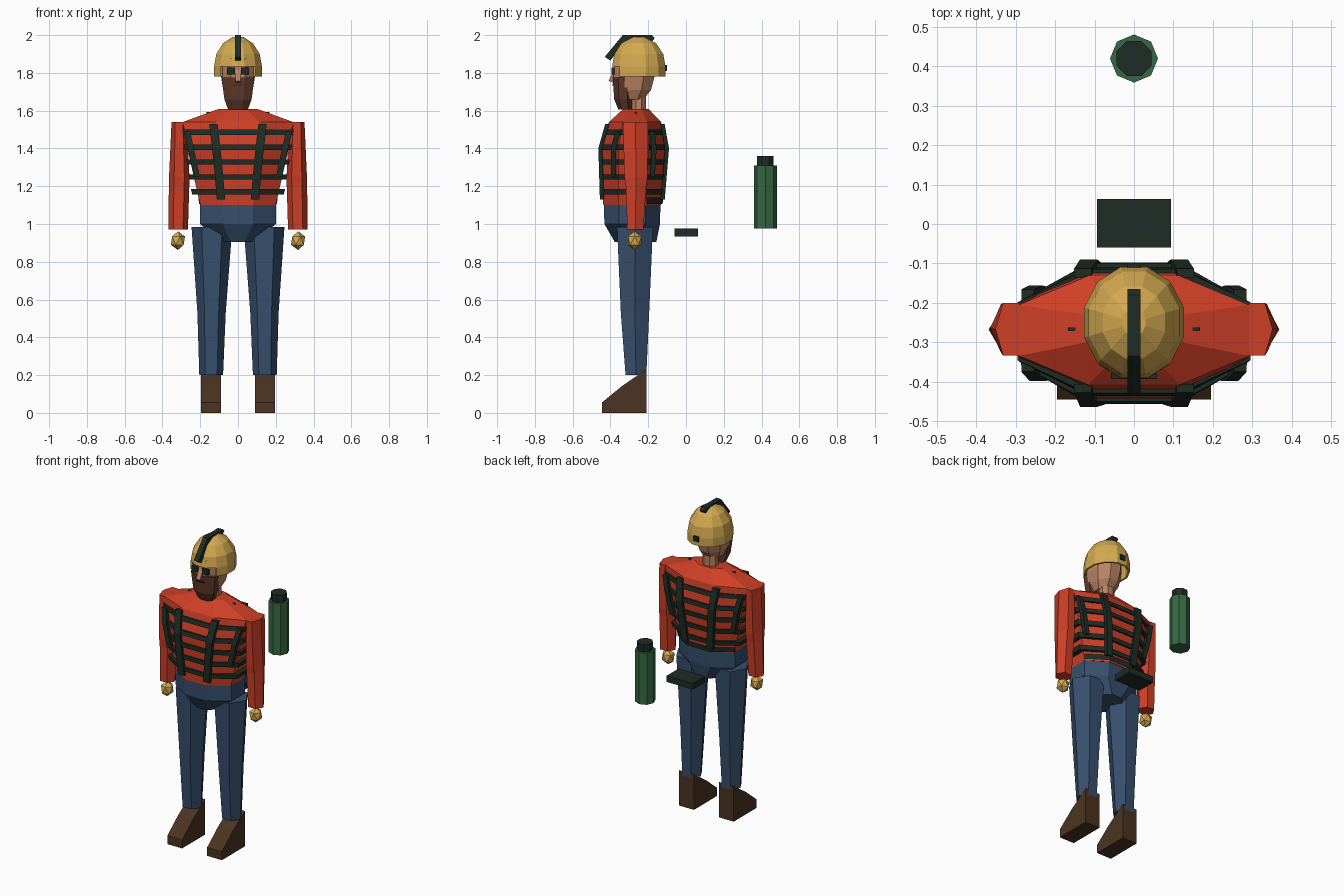
import bpy, bmesh, math

cube = bpy.data.objects.get("Cube")
if cube:
    bpy.data.objects.remove(cube, do_unlink=True)


def material(name, r, g, b):
    m = bpy.data.materials.new(name)
    m.use_nodes = True
    m.diffuse_color = (r, g, b, 1)
    bsdf = next(n for n in m.node_tree.nodes if n.type == 'BSDF_PRINCIPLED')
    bsdf.inputs["Base Color"].default_value = (r, g, b, 1)
    bsdf.inputs["Roughness"].default_value = 0.8
    return m


RED = material("jacket red", 0.62, 0.05, 0.02)
BLUE = material("denim blue", 0.038, 0.08, 0.155)
DARK = material("webbing dark", 0.014, 0.025, 0.018)
GOLD = material("helmet gold", 0.66, 0.40, 0.08)
BEARD = material("beard brown", 0.115, 0.04, 0.022)
SKIN = material("skin tan", 0.5, 0.23, 0.13)
BOOT = material("boot leather", 0.07, 0.034, 0.016)
GREEN = material("bottle green", 0.036, 0.14, 0.055)

# Unit cross-sections
SQUARE = [(1, 1), (-1, 1), (-1, -1), (1, -1)]
HEX = [(1, 0), (.5, 1), (-.5, 1), (-1, 0), (-.5, -1), (.5, -1)]
TRUNK = [(1, .47), (.4, 1), (-.4, 1), (-1, .47),
         (-1, -.47), (-.4, -1), (.4, -1), (1, -.47)]


def ngon(n, offset=0.0):
    return [(math.cos(2 * math.pi * (i + offset) / n),
             math.sin(2 * math.pi * (i + offset) / n)) for i in range(n)]


def finish(name, bm, mat):
    bmesh.ops.recalc_face_normals(bm, faces=bm.faces)
    mesh = bpy.data.meshes.new(name)
    bm.to_mesh(mesh)
    bm.free()
    mesh.materials.append(mat)
    ob = bpy.data.objects.new(name, mesh)
    bpy.context.collection.objects.link(ob)
    return ob


def loft(name, mat, section, rings, open_bottom=False, keep=None):
    """Skin rings of (centre x, centre y, z, half width, half depth)."""
    bm = bmesh.new()
    loops = [[bm.verts.new((cx + px * hx, cy + py * hy, z)) for px, py in section]
             for cx, cy, z, hx, hy in rings]
    n = len(section)
    for low, high in zip(loops, loops[1:]):
        for i in range(n):
            j = (i + 1) % n
            bm.faces.new((low[i], low[j], high[j], high[i]))
    if not open_bottom:
        bm.faces.new(loops[0])
    bm.faces.new(loops[-1])
    if keep:
        drop = [f for f in bm.faces if not keep(f.calc_center_median())]
        bmesh.ops.delete(bm, geom=drop, context='FACES')
    return finish(name, bm, mat)


def box(name, mat, x, y, z, hx, hy, hz):
    return loft(name, mat, SQUARE, [(x, y, z - hz, hx, hy), (x, y, z + hz, hx, hy)])


def prism(name, mat, profile, x, half):
    """Extrude a (y, z) outline across x."""
    bm = bmesh.new()
    a = [bm.verts.new((x - half, y, z)) for y, z in profile]
    b = [bm.verts.new((x + half, y, z)) for y, z in profile]
    bm.faces.new(a)
    bm.faces.new(b)
    for i in range(len(a)):
        j = (i + 1) % len(a)
        bm.faces.new((a[i], a[j], b[j], b[i]))
    return finish(name, bm, mat)


# Torso and hips
torso = [(0, -.285, 1.10, .20, .153), (0, -.277, 1.40, .268, .170),
         (0, -.270, 1.54, .292, .138), (0, -.265, 1.61, .10, .066)]
loft("jacket", RED, TRUNK, torso)
loft("hips", BLUE, TRUNK, [(0, -.267, .905, .09, .11), (0, -.285, 1.0, .20, .147),
                           (0, -.285, 1.11, .20, .150)])


def torso_at(z):
    for a, b in zip(torso, torso[1:]):
        if a[2] <= z <= b[2]:
            t = (z - a[2]) / (b[2] - a[2])
            return [p + (q - p) * t for p, q in zip(a, b)]


# Harness bands around the chest
for i in range(5):
    z = 1.17 + i * .079
    rings = []
    for h in (z - .014, z + .014):
        cx, cy, _, hx, hy = torso_at(h)
        rings.append((cx, cy, h, hx + .03 - i * .005, hy + .01))
    loft("harness_band", DARK, TRUNK, rings)
loft("back_belt", DARK, TRUNK, [(0, -.282, 1.105, .206, .158), (0, -.282, 1.14, .21, .162)],
     keep=lambda c: c.y > -.27)

# Upright harness straps, shoulder tabs, limbs and boots on both sides
for s, side in ((1, "left"), (-1, "right")):
    for f, place in ((-1, "front"), (1, "back")):
        inner, outer = [], []
        for z, x in ((1.13, .09), (1.25, .10), (1.40, .115), (1.53, .13)):
            _, cy, _, hx, hy = torso_at(z)
            inner.append((s * x, cy + f * (hy + .006), z, .022, .011))
            if z > 1.13:
                outer.append((s * (hx * .93), cy + f * (hy * .56 + .012),
                              min(z, 1.49), .016, .014))
        loft(side + "_" + place + "_strap", DARK, SQUARE, inner)
        loft(side + "_" + place + "_outer_strap", DARK, SQUARE, outer)
    box(side + "_shoulder_tab", DARK, s * .158, -.267, 1.588, .009, .004, .006)
    loft(side + "_sleeve", RED, HEX, [
        (s * .317, -.268, .97, .052, .043), (s * .312, -.265, 1.20, .054, .054),
        (s * .311, -.265, 1.25, .054, .061), (s * .312, -.267, 1.54, .04, .067)])
    loft(side + "_trouser_leg", BLUE, HEX, [
        (s * .142, -.265, .20, .063, .055), (s * .140, -.27, .53, .075, .075),
        (s * .138, -.27, .985, .108, .095)])
    prism(side + "_boot", BOOT, [(-.445, 0), (-.445, .055), (-.335, .145), (-.21, .23),
                                 (-.21, 0)], s * .143, .053)

    # Hand
    bm = bmesh.new()
    bmesh.ops.create_icosphere(bm, subdivisions=1, radius=.042)
    for v in bm.verts:
        v.co = (v.co.x + s * .318, v.co.y - .272, v.co.z * 1.18 + .912)
    finish(side + "_glove", bm, GOLD)

    # Eye lens
    box(side + "_lens", DARK, s * .038, -.386, 1.81, .021, .008, .018)

# Head
EIGHT = ngon(8, .5)
loft("neck", SKIN, EIGHT, [(0, -.25, 1.56, .05, .04), (0, -.25, 1.72, .05, .04)])
loft("skull", SKIN, TRUNK, [(0, -.285, 1.66, .055, .06), (0, -.28, 1.71, .078, .095),
                            (0, -.275, 1.78, .09, .108), (0, -.272, 1.88, .092, .11)])
loft("beard", BEARD, TRUNK, [(0, -.322, 1.605, .052, .036), (0, -.333, 1.66, .072, .047),
                             (0, -.335, 1.775, .087, .053)])
prism("nose", SKIN, [(-.375, 1.745), (-.41, 1.757), (-.38, 1.82)], 0, .014)
box("mouth", DARK, 0, -.388, 1.735, .028, .004, .003)

# Helmet with face opening, lamp strap and rear clip
helmet = loft("helmet", GOLD, ngon(12, .5), [
    (0, -.25, 1.78, .131, .146), (0, -.25, 1.835, .131, .146), (0, -.25, 1.9, .119, .134),
    (0, -.25, 1.957, .082, .095), (0, -.25, 1.99, .03, .035)], open_bottom=True,
    keep=lambda c: c.z > 1.83 or c.y > -.34)
shell = helmet.modifiers.new("shell", 'SOLIDIFY')
shell.thickness = .012
shell.offset = -1
prism("helmet_strap", DARK, [(-.43, 1.885), (-.335, 2.0), (-.18, 2.0), (-.165, 1.985),
                             (-.18, 1.965), (-.325, 1.965), (-.40, 1.865)], 0, .017)
box("helmet_clip", DARK, 0, -.11, 1.825, .018, .01, .016)

# Flask and pouch behind the figure
loft("flask", GREEN, ngon(8), [(0, .42, .975, .061, .061), (0, .42, 1.31, .061, .061)])
loft("flask_cap", DARK, EIGHT, [(0, .42, 1.30, .048, .048), (0, .42, 1.36, .048, .048)])
box("pouch", DARK, 0, .002, .955, .094, .062, .02)
